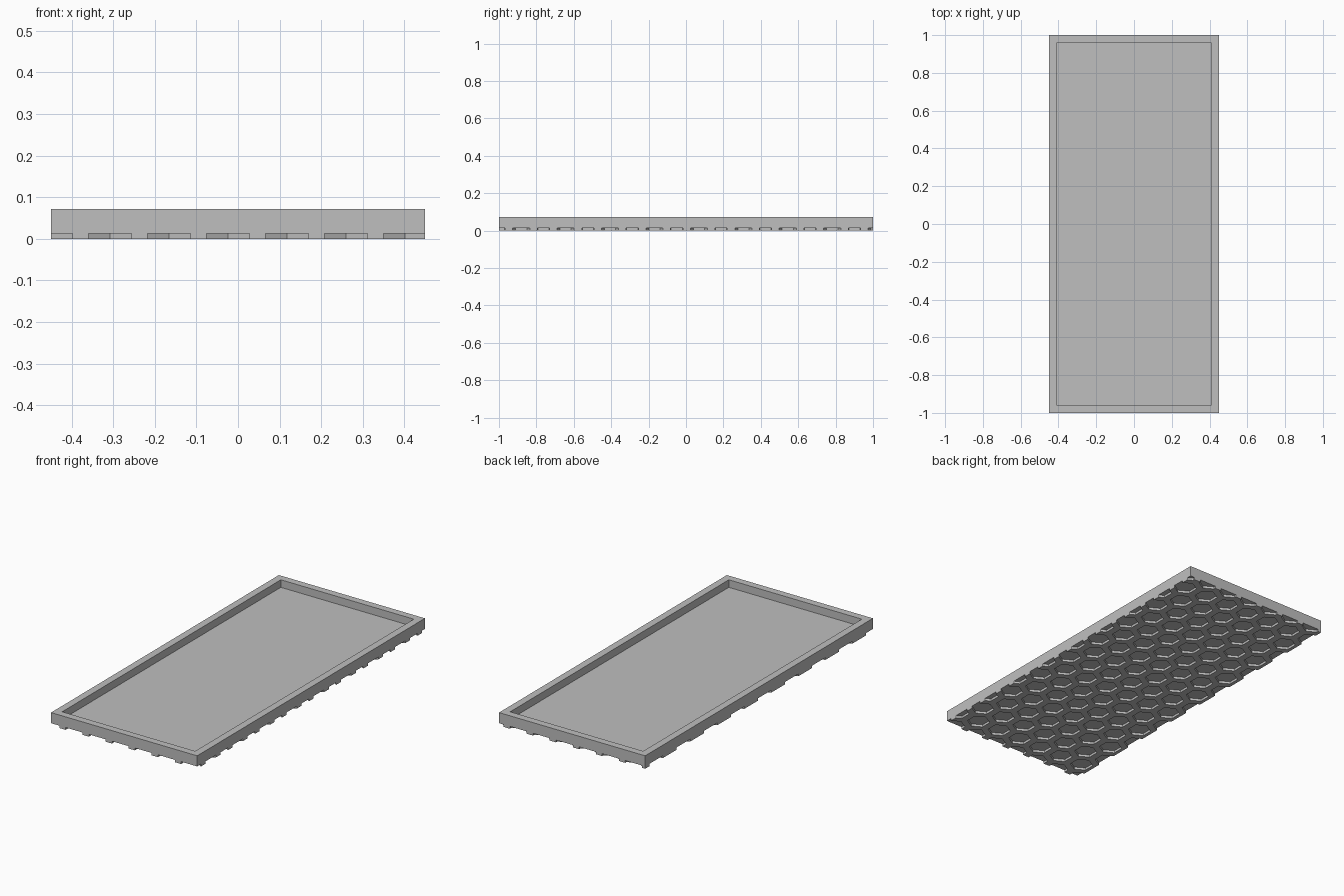
import bpy, bmesh
from math import sqrt, radians
from mathutils import Matrix

WIDTH, LENGTH, HEIGHT = 0.898, 2.0, 0.072
RIM, FLOOR_DROP = 0.057, 0.042
HEX_RADIUS, POCKET_DEPTH = 0.0597, 0.013
STEP_X, STEP_Y = 0.1418, 0.1188

default = bpy.data.objects.get("Cube")
if default:
    bpy.data.objects.remove(default, do_unlink=True)

grey = bpy.data.materials.new("plain_grey")
grey.use_nodes = True
colour = (0.52, 0.52, 0.52, 1)
grey.diffuse_color = colour
grey.node_tree.nodes["Principled BSDF"].inputs["Base Color"].default_value = colour


def make_object(name, bm):
    bmesh.ops.recalc_face_normals(bm, faces=bm.faces)
    mesh = bpy.data.meshes.new(name)
    bm.to_mesh(mesh)
    bm.free()
    mesh.materials.append(grey)
    obj = bpy.data.objects.new(name, mesh)
    bpy.context.collection.objects.link(obj)
    return obj


# Tray: a slab with a raised rim around a sunken floor
bm = bmesh.new()
bmesh.ops.create_cube(bm, size=1)
bmesh.ops.scale(bm, vec=(WIDTH, LENGTH, HEIGHT), verts=bm.verts)
bmesh.ops.translate(bm, vec=(0, 0, HEIGHT / 2), verts=bm.verts)
bm.normal_update()
top = max(bm.faces, key=lambda f: f.calc_center_median().z)
bmesh.ops.inset_region(bm, faces=[top], thickness=RIM)
bmesh.ops.inset_region(bm, faces=[top], thickness=0, depth=-FLOOR_DROP)
tray = make_object("tray", bm)

# Staggered hexagonal pockets for the underside, starting at one corner
bm = bmesh.new()
for row in range(18):
    for col in range(-1, 8):
        x = -WIDTH / 2 + (col + 0.5 * (row % 2)) * STEP_X
        y = -LENGTH / 2 + row * STEP_Y
        place = Matrix.Translation((x, y, 0)) @ Matrix.Rotation(radians(30), 4, "Z")
        bmesh.ops.create_cone(bm, cap_ends=True, segments=6, radius1=HEX_RADIUS,
                              radius2=HEX_RADIUS, depth=2 * POCKET_DEPTH, matrix=place)
# Turn the hexagons so that their points lie along the length
first = bm.verts[:] and max(bm.verts[:12], key=lambda v: v.co.y)
pointed = abs(first.co.y + LENGTH / 2 - HEX_RADIUS) < 0.001
if not pointed:
    for start in range(0, len(bm.verts), 12):
        verts = bm.verts[start:start + 12]
        centre = sum((v.co for v in verts), verts[0].co * 0) / 12
        bmesh.ops.rotate(bm, verts=verts, cent=centre,
                         matrix=Matrix.Rotation(radians(30), 3, "Z"))
cutter = make_object("pocket_cutter", bm)
cutter.hide_render = True

# Cut the pockets
cut = tray.modifiers.new("pockets", "BOOLEAN")
cut.operation = "DIFFERENCE"
cut.solver = "EXACT"
cut.object = cutter
bpy.context.view_layer.objects.active = tray
tray.select_set(True)
bpy.ops.object.modifier_apply(modifier=cut.name)
bpy.data.objects.remove(cutter, do_unlink=True)
